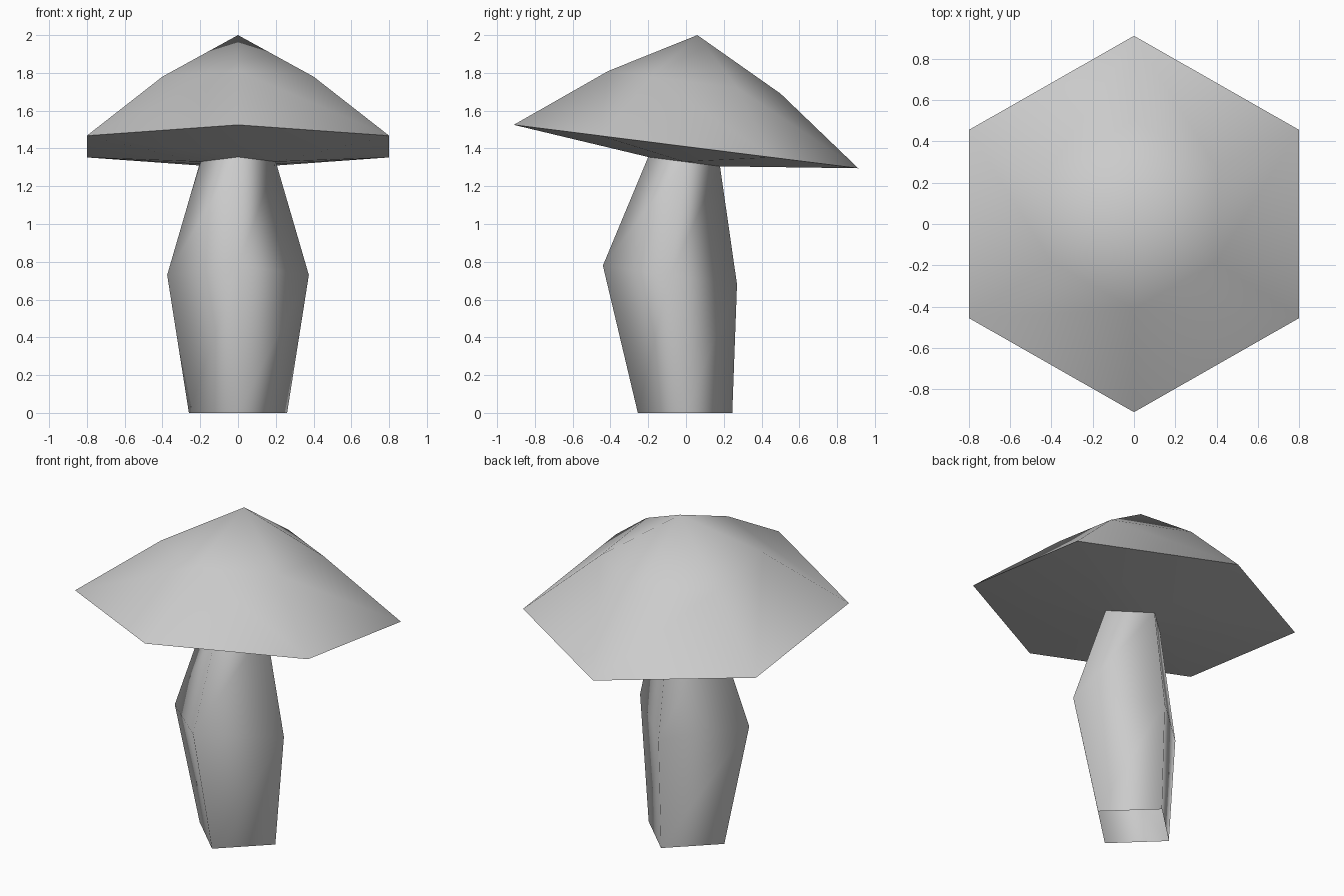
import bpy
import bmesh
from math import cos, sin, pi, radians

cube = bpy.data.objects.get("Cube")
if cube:
    bpy.data.objects.remove(cube, do_unlink=True)

grey = bpy.data.materials.new("light_grey")
grey.use_nodes = True
grey.diffuse_color = (0.6, 0.6, 0.6, 1)
grey.node_tree.nodes["Principled BSDF"].inputs["Base Color"].default_value = (0.6, 0.6, 0.6, 1)


def ring(bm, sides, rx, ry, y, z, slope):
    """Polygon ring with a corner at the front, leaning by slope along y."""
    verts = []
    for i in range(sides):
        a = 2 * pi * i / sides - pi / 2
        dy = ry * sin(a)
        verts.append(bm.verts.new((rx * cos(a), y + dy, z + slope * dy)))
    return verts


def finish(bm, name):
    bmesh.ops.recalc_face_normals(bm, faces=bm.faces)
    mesh = bpy.data.meshes.new(name)
    bm.to_mesh(mesh)
    bm.free()
    mesh.materials.append(grey)
    mesh.shade_smooth()
    obj = bpy.data.objects.new(name, mesh)
    bpy.context.collection.objects.link(obj)
    return obj


def stem_top(bm):
    return ring(bm, 4, 0.2, 0.19, -0.01, 1.33, -0.13)


# Stem: open four-sided tube that bulges forward
bm = bmesh.new()
rings = [ring(bm, 4, 0.26, 0.25, -0.005, 0, 0),
         ring(bm, 4, 0.375, 0.355, -0.085, 0.73, -0.14),
         stem_top(bm)]
for low, high in zip(rings, rings[1:]):
    for i in range(4):
        j = (i + 1) % 4
        bm.faces.new((low[i], low[j], high[j], high[i]))
finish(bm, "stem")

# Cap: tilted six-sided dome with a shallow underside
bm = bmesh.new()
ring(bm, 6, 0.924, 0.912, 0, 1.41, -0.126)
ring(bm, 6, 0.462, 0.456, 0.045, 1.75, -0.132)
stem_top(bm)
bm.verts.new((0, 0.06, 2))
bmesh.ops.convex_hull(bm, input=bm.verts)
cap = finish(bm, "cap")

# Keep the rim sharp
bpy.ops.object.select_all(action="DESELECT")
cap.select_set(True)
bpy.context.view_layer.objects.active = cap
bpy.ops.object.shade_smooth_by_angle(angle=radians(60))
